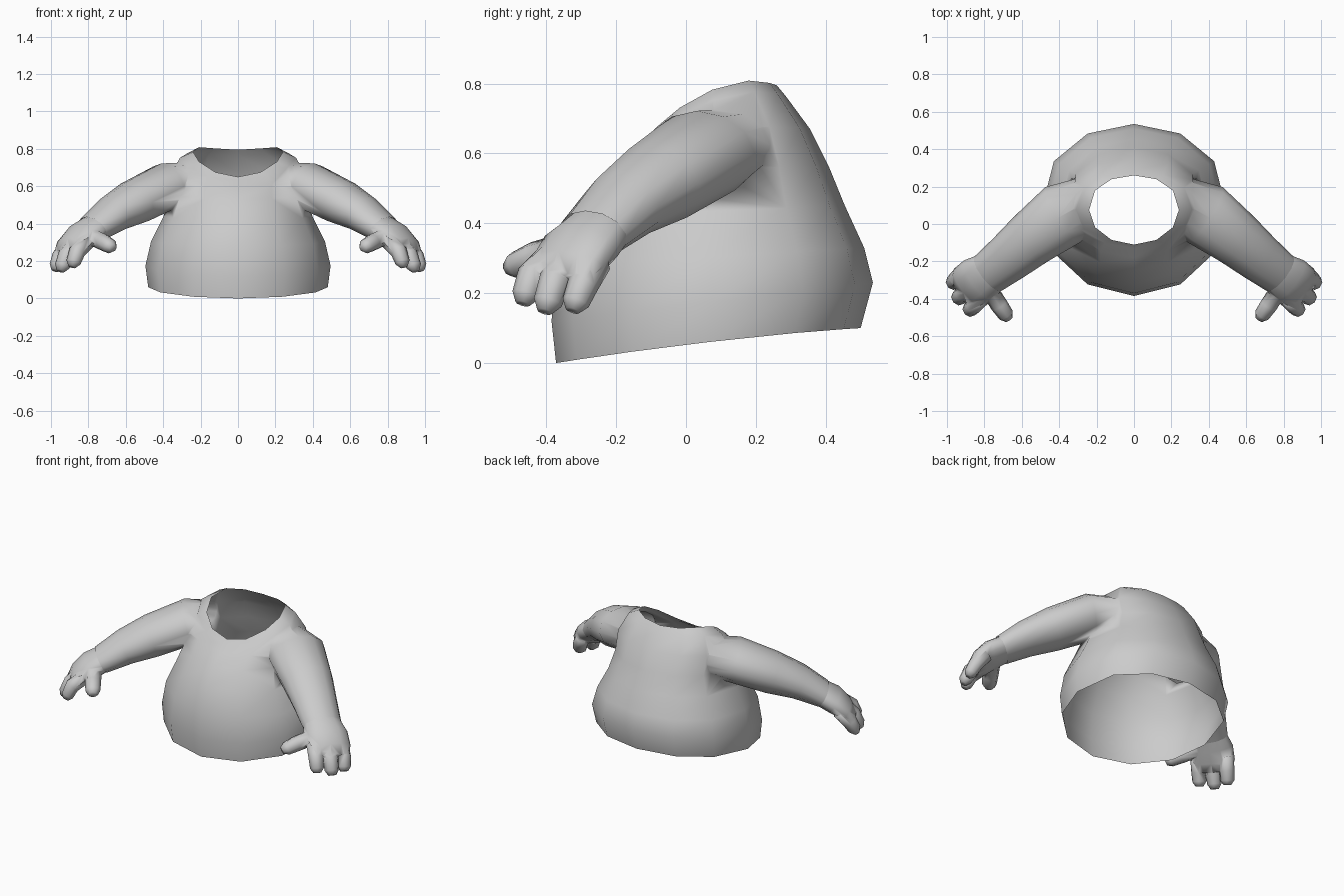
import bpy, bmesh, math
from mathutils import Vector

if "Cube" in bpy.data.objects:
    bpy.data.objects.remove(bpy.data.objects["Cube"])


def loft(name, rings):
    """Closed skin through rings, each end closed by a fan; returns object and fan centres."""
    bm = bmesh.new()
    rows = [[bm.verts.new(p) for p in ring] for ring in rings]
    n = len(rows[0])
    for a, b in zip(rows, rows[1:]):
        for i in range(n):
            j = (i + 1) % n
            bm.faces.new((a[i], a[j], b[j], b[i]))
    poles = []
    for row in (rows[0], rows[-1]):
        c = sum((v.co for v in row), Vector()) / n
        pole = bm.verts.new(c)
        poles.append(c.copy())
        for i in range(n):
            bm.faces.new((row[i], row[(i + 1) % n], pole))
    bmesh.ops.recalc_face_normals(bm, faces=bm.faces)
    mesh = bpy.data.meshes.new(name)
    bm.to_mesh(mesh)
    bm.free()
    obj = bpy.data.objects.new(name, mesh)
    bpy.context.collection.objects.link(obj)
    return obj, poles


def tube(name, stations, n, side):
    """Elliptical tube through (centre, half width, half height) stations."""
    pts = [Vector(s[0]) for s in stations]
    rings = []
    for k, (_, w, h) in enumerate(stations):
        d = (pts[min(k + 1, len(pts) - 1)] - pts[max(k - 1, 0)]).normalized()
        across = d.cross(Vector((0, 0, 1))).normalized()
        up = across.cross(d)
        ring = []
        for i in range(n):
            t = 2 * math.pi * i / n
            p = pts[k] + across * w * math.cos(t) + up * h * math.sin(t)
            ring.append((p.x * side, p.y, p.z))
        rings.append(ring)
    return loft(name, rings)


def union_and_open(base, parts, openings):
    """Merge parts into base, then remove the end fans that should be open."""
    bpy.context.view_layer.objects.active = base
    for part in parts:
        mod = base.modifiers.new("union", 'BOOLEAN')
        mod.operation = 'UNION'
        mod.solver = 'EXACT'
        mod.object = part
        bpy.ops.object.modifier_apply(modifier=mod.name)
        bpy.data.objects.remove(part)
    bm = bmesh.new()
    bm.from_mesh(base.data)
    ends = [v for v in bm.verts if any((v.co - p).length < 1e-3 for p in openings)]
    bmesh.ops.delete(bm, geom=ends, context='VERTS')
    bm.to_mesh(base.data)
    bm.free()
    bpy.ops.object.select_all(action='DESELECT')
    base.select_set(True)
    bpy.ops.object.shade_smooth()


def torso_ring(z_front, z_back, half_w, y_front, y_back, lift, n=12):
    ring = []
    for i in range(n):
        t = 2 * math.pi * i / n
        c = -math.cos(t)
        f = (1 + (c ** 0.82 if c > 1e-6 else c)) / 2   # fuller back than front
        ring.append((half_w * math.sin(t), y_front + (y_back - y_front) * f,
                     z_front + (z_back - z_front) * f + lift * math.sin(t) ** 2))
    return ring


# Shirt body, hem to neckline
shirt, (hem, neck) = loft("shirt", [torso_ring(*r) for r in (
    (0.00, 0.10, 0.48, -0.372, 0.50, 0.01),
    (0.12, 0.23, 0.495, -0.385, 0.535, 0),
    (0.28, 0.33, 0.465, -0.37, 0.51, 0),
    (0.42, 0.45, 0.40, -0.32, 0.455, 0),
    (0.53, 0.56, 0.36, -0.25, 0.41, 0.01),
    (0.595, 0.67, 0.36, -0.18, 0.355, 0.03),
    (0.63, 0.765, 0.31, -0.13, 0.285, 0.055),
    (0.65, 0.795, 0.24, -0.11, 0.26, 0.06))])

# Sleeves
sleeves, openings = [], [hem, neck]
for side in (1, -1):
    sleeve, poles = tube("sleeve", [
        ((0.22, 0.13, 0.63), 0.135, 0.10),
        ((0.38, 0.05, 0.60), 0.175, 0.127),
        ((0.55, -0.08, 0.515), 0.15, 0.122),
        ((0.67, -0.18, 0.45), 0.132, 0.10),
        ((0.78, -0.265, 0.37), 0.117, 0.075)], 12, side)
    sleeves.append(sleeve)
    openings.append(poles[1])
union_and_open(shirt, sleeves, openings)

# Hands: palm, three fingers and a thumb
DIGITS = (
    ((0.905, -0.257, 0.29), (0.95, -0.295, 0.225), (0.978, -0.325, 0.15), 0.045),
    ((0.86, -0.33, 0.30), (0.915, -0.375, 0.235), (0.95, -0.405, 0.147), 0.047),
    ((0.81, -0.39, 0.30), (0.86, -0.44, 0.25), (0.888, -0.468, 0.17), 0.045),
    ((0.785, -0.335, 0.33), (0.72, -0.435, 0.30), (0.668, -0.51, 0.27), 0.047))
for side, label in ((1, "right"), (-1, "left")):
    hand, ends = tube("hand_" + label, [
        ((0.77, -0.257, 0.377), 0.112, 0.07),
        ((0.83, -0.30, 0.335), 0.132, 0.072),
        ((0.88, -0.34, 0.28), 0.13, 0.06),
        ((0.91, -0.365, 0.235), 0.11, 0.038)], 12, side)
    digits = []
    for root, mid, tip, r in DIGITS:
        near = Vector(mid).lerp(Vector(tip), 0.7)
        digits.append(tube("finger", [(root, r, r), (mid, r, r),
                                      (near, r * 0.9, r * 0.85),
                                      (tip, r * 0.5, r * 0.45)], 8, side)[0])
    union_and_open(hand, digits, [ends[0]])
